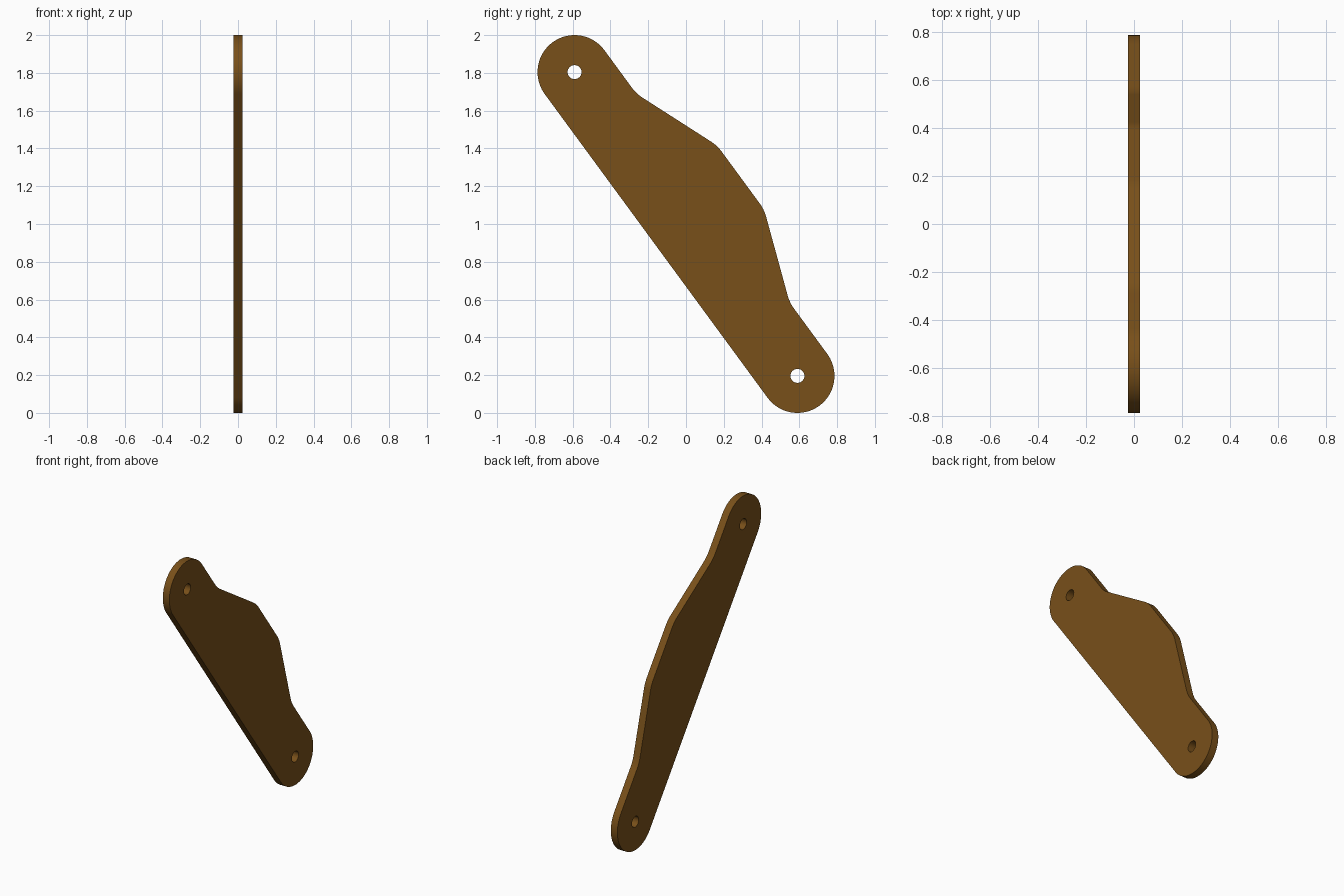
import bpy, bmesh, math
from mathutils import Vector, Matrix

if "Cube" in bpy.data.objects:
    bpy.data.objects.remove(bpy.data.objects["Cube"])

R, HOLE_R, THICK = 0.196, 0.037, 0.05
LOW, HIGH = Vector((0.59, 0.196)), Vector((-0.59, 1.804))   # hole centres in (y, z)
MID = (LOW + HIGH) / 2
HALF = (HIGH - LOW).length / 2
ALONG = (HIGH - LOW).normalized()
SIDE = Vector((ALONG.y, -ALONG.x))                          # towards the bulged edge


def place(a, n):
    return MID + ALONG * a + SIDE * n


def arc(a, r, start, end, count):
    angles = [math.radians(start + (end - start) * i / count) for i in range(count + 1)]
    return [(a + r * math.cos(t), r * math.sin(t)) for t in angles]


def rounded(prev, corner, nxt, cut=0.04, count=6):
    p, c, n = Vector(prev), Vector(corner), Vector(nxt)
    s, e = c + (p - c).normalized() * cut, c + (n - c).normalized() * cut
    return [tuple(s * (1 - t) ** 2 + c * 2 * t * (1 - t) + e * t * t)
            for t in (i / count for i in range(count + 1))]


# Outline: round ends joined by a straight edge and a bulged edge
bulge = [(-HALF, R), (-0.66, R), (-0.183, 0.379), (0.237, 0.379), (0.712, R), (HALF, R)]
outline = arc(-HALF, R, 270, 90, 40)
for i in range(1, 5):
    outline += rounded(*bulge[i - 1:i + 2])
outline += arc(HALF, R, 90, -90, 40)
holes = [arc(s * HALF, HOLE_R, 0, 360, 32)[:-1] for s in (-1, 1)]

# Filled, extruded plate with two holes
curve = bpy.data.curves.new("link_plate", 'CURVE')
curve.dimensions = '2D'
curve.fill_mode = 'BOTH'
curve.extrude = THICK / 2
for loop in [outline] + holes:
    spline = curve.splines.new('POLY')
    spline.points.add(len(loop) - 1)
    for point, (a, n) in zip(spline.points, loop):
        point.co = (*place(a, n), 0, 1)
    spline.use_cyclic_u = True
plate = bpy.data.objects.new("link_plate", curve)
bpy.context.collection.objects.link(plate)
bpy.context.view_layer.objects.active = plate
plate.select_set(True)
bpy.ops.object.convert(target='MESH')
plate = bpy.context.object
plate.name = "link_plate"

# Stand the plate up: local x, y, z become world y, z, x
plate.data.transform(Matrix(((0, 0, 1, 0), (1, 0, 0, 0), (0, 1, 0, 0), (0, 0, 0, 1))))
bm = bmesh.new()
bm.from_mesh(plate.data)
bmesh.ops.remove_doubles(bm, verts=bm.verts, dist=0.0001)
bmesh.ops.recalc_face_normals(bm, faces=bm.faces)
bm.to_mesh(plate.data)
bm.free()
bpy.ops.object.shade_smooth_by_angle(angle=math.radians(30))

# Brown finish
brown = bpy.data.materials.new("brown")
brown.diffuse_color = (0.19, 0.08, 0.01, 1)
brown.use_nodes = True
brown.node_tree.nodes["Principled BSDF"].inputs["Base Color"].default_value = brown.diffuse_color
plate.data.materials.clear()
plate.data.materials.append(brown)
